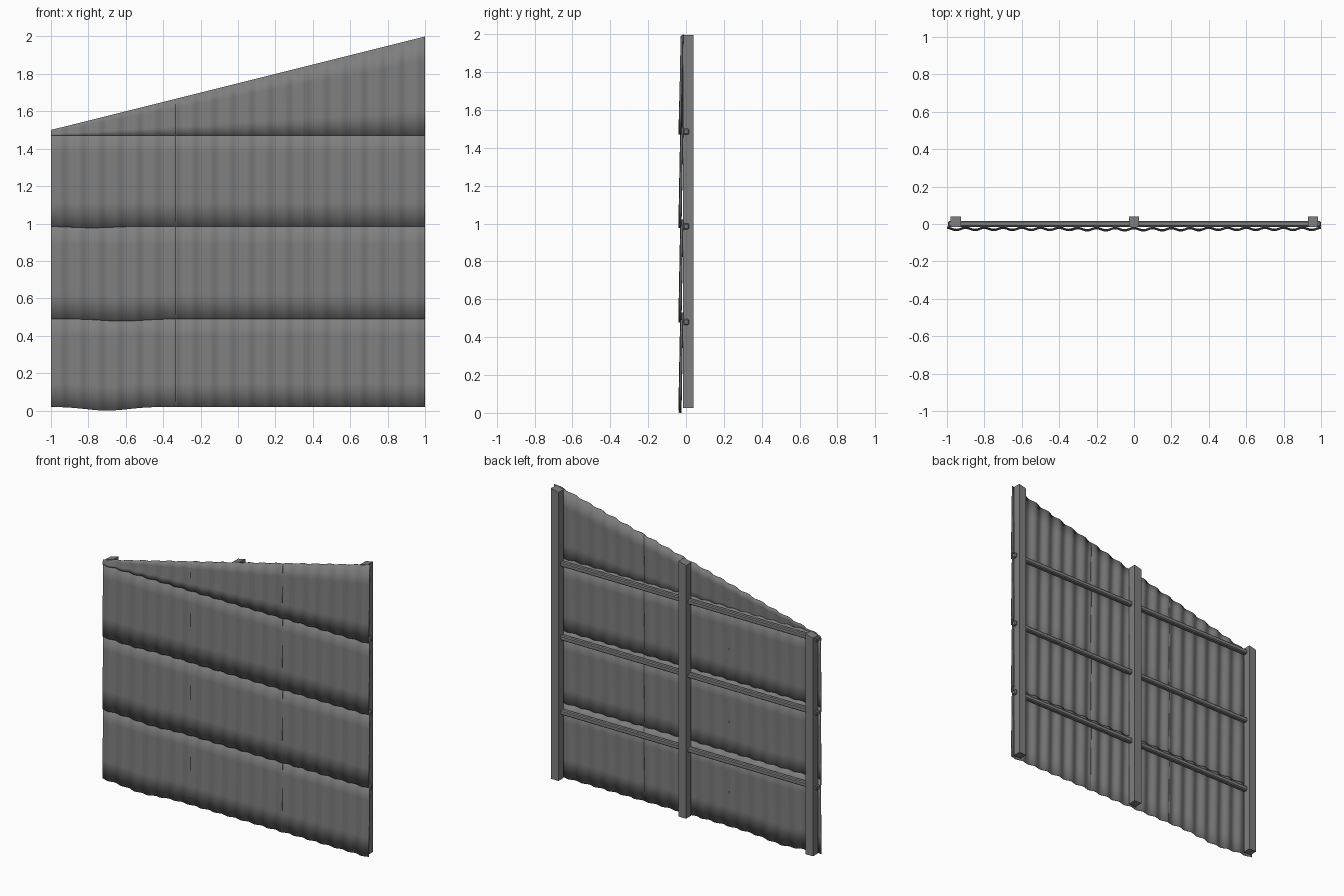
import bpy
import bmesh
import math

cube = bpy.data.objects.get("Cube")
if cube:
    bpy.data.objects.remove(cube, do_unlink=True)

# Single weathered grey
grey = bpy.data.materials.new("weathered grey")
grey.use_nodes = True
tone = (0.21, 0.21, 0.21, 1)
grey.diffuse_color = tone
grey.node_tree.nodes["Principled BSDF"].inputs["Base Color"].default_value = tone


def roof_line(x):
    return 1.75 + 0.25 * x


def add_object(name, bm):
    bmesh.ops.recalc_face_normals(bm, faces=bm.faces)
    mesh = bpy.data.meshes.new(name)
    bm.to_mesh(mesh)
    bm.free()
    mesh.materials.append(grey)
    obj = bpy.data.objects.new(name, mesh)
    bpy.context.collection.objects.link(obj)
    return obj


def box(name, low, high, sloped=False):
    bm = bmesh.new()
    bmesh.ops.create_cube(bm, size=1)
    for v in bm.verts:
        top = v.co.z > 0
        v.co = [low[i] if v.co[i] < 0 else high[i] for i in range(3)]
        if sloped and top:
            v.co.z = roof_line(v.co.x)
    return add_object(name, bm)


# Three square posts with tops cut along the slope
for name, x in (("left_post", 0.957), ("middle_post", 0), ("right_post", -0.953)):
    box(name, (x - 0.028, -0.016, 0.025), (x + 0.028, 0.04, 0), sloped=True)

# Horizontal rails with softened edges
for name, z in (("lower_rail", 0.48), ("middle_rail", 0.985), ("upper_rail", 1.485)):
    rail = box(name, (-0.995, -0.015, z - 0.016), (1, 0.016, z + 0.016))
    bevel = rail.modifiers.new("Bevel", "BEVEL")
    bevel.width = 0.006
    bevel.segments = 1


def corrugated_sheet(name, x0, x1, bottom, top, dip_x, dip, shift):
    bm = bmesh.new()
    columns, rows = 84, 4
    grid = []
    for i in range(columns + 1):
        x = x0 + (x1 - x0) * i / columns
        low = bottom - dip * math.exp(-((x - dip_x) / 0.16) ** 2)
        high = min(top, roof_line(x))
        wave = 0.006 * math.cos(20 * math.pi * x)
        line = []
        for j in range(rows + 1):
            t = j / rows
            y = -0.031 + 0.01 * t + wave + shift
            line.append(bm.verts.new((x, y, low + (high - low) * t)))
        grid.append(line)
    for a, b in zip(grid, grid[1:]):
        for j in range(rows):
            bm.faces.new((a[j], b[j], b[j + 1], a[j + 1]))
    sheet = add_object(name, bm)
    solid = sheet.modifiers.new("Thickness", "SOLIDIFY")
    solid.thickness = 0.003
    solid.offset = 0
    bpy.ops.object.select_all(action="DESELECT")
    sheet.select_set(True)
    bpy.context.view_layer.objects.active = sheet
    bpy.ops.object.shade_smooth_by_angle(angle=math.radians(40))


# Four overlapping courses of three corrugated sheets: bottom, top, sag position, sag depth
courses = (
    (0.02, 0.53, -0.7, 0.02),
    (0.49, 1.02, -0.62, 0.012),
    (0.985, 1.51, -0.78, 0.008),
    (1.47, 2.0, 0, 0),
)
for row, (bottom, top, dip_x, dip) in enumerate(courses):
    for col, side in enumerate(("right", "centre", "left")):
        start = -1 + col * 2 / 3
        corrugated_sheet(f"{side}_sheet_course_{row + 1}",
                         start, min(1, start + 0.69), bottom, top,
                         dip_x, dip, -0.002 if side == "centre" else 0)
